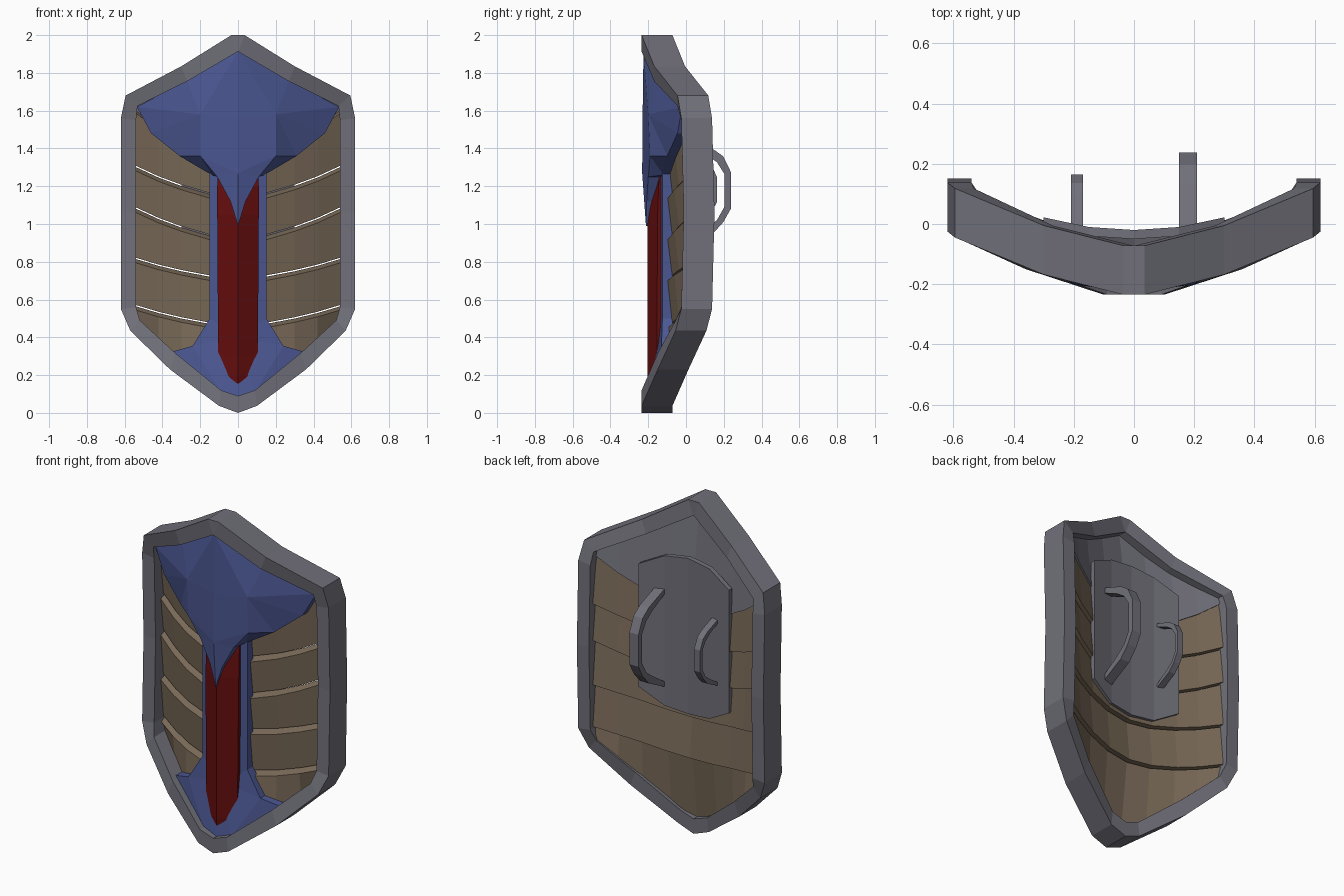
import bpy, bmesh

if "Cube" in bpy.data.objects:
    bpy.data.objects.remove(bpy.data.objects["Cube"])


def material(name, rgb):
    m = bpy.data.materials.new(name)
    m.diffuse_color = (*rgb, 1)
    m.use_nodes = True
    m.node_tree.nodes["Principled BSDF"].inputs["Base Color"].default_value = m.diffuse_color
    return m


GREY = material("steel grey", (0.165, 0.163, 0.195))
BLUE = material("deep blue", (0.070, 0.095, 0.285))
BROWN = material("wood brown", (0.195, 0.145, 0.098))
RED = material("dark red", (0.125, 0.004, 0.004))


def finish(name, bm, mat):
    bmesh.ops.remove_doubles(bm, verts=bm.verts, dist=0.0005)
    bmesh.ops.recalc_face_normals(bm, faces=bm.faces)
    me = bpy.data.meshes.new(name)
    bm.to_mesh(me)
    bm.free()
    me.materials.append(mat)
    ob = bpy.data.objects.new(name, me)
    bpy.context.collection.objects.link(ob)
    return ob


def loft(name, rings, mat, closed=False):
    """Skin a row of equal cross-sections; cap both ends unless closed."""
    bm = bmesh.new()
    vs = [[bm.verts.new(p) for p in r] for r in rings]
    n = len(vs[0])
    for i in range(len(vs) - (0 if closed else 1)):
        a, b = vs[i], vs[(i + 1) % len(vs)]
        for j in range(n):
            k = (j + 1) % n
            bm.faces.new((a[j], a[k], b[k], b[j]))
    if not closed:
        bm.faces.new(vs[0])
        bm.faces.new(vs[-1])
    return finish(name, bm, mat)


def mirrored_sheet(name, pts, faces, depth, mat):
    """Right-half facets mirrored across x = 0 and given depth towards the back."""
    bm = bmesh.new()
    for s in (1, -1):
        vs = [bm.verts.new((s * x, y, z)) for x, y, z in pts]
        for f in faces:
            bm.faces.new([vs[i] for i in f])
    bmesh.ops.remove_doubles(bm, verts=bm.verts, dist=0.0005)
    r = bmesh.ops.extrude_face_region(bm, geom=bm.faces[:], use_keep_orig=True)
    new = [v for v in r["geom"] if isinstance(v, bmesh.types.BMVert)]
    bmesh.ops.translate(bm, verts=new, vec=(0, depth, 0))
    return finish(name, bm, mat)


# Rim: (outer x, outer z, inner x, inner z, front y), right half from top to bottom
RIM = [(0.035, 2.0, 0.002, 1.912, -0.235), (0.30, 1.835, 0.27, 1.755, -0.168),
       (0.595, 1.68, 0.532, 1.625, -0.045), (0.62, 1.56, 0.54, 1.55, -0.025),
       (0.62, 1.06, 0.54, 1.06, -0.012), (0.62, 0.55, 0.54, 0.56, -0.025),
       (0.57, 0.435, 0.52, 0.49, -0.055), (0.36, 0.23, 0.33, 0.315, -0.15),
       (0.10, 0.037, 0.09, 0.12, -0.235)]


def rim_ring(s, ox, oz, ix, iz, y):
    back = y + 0.163
    return [(s * ox, y, oz), (s * ix, y, iz), (s * ix, back, iz), (s * ox, back, oz)]


rings = [rim_ring(1, *p) for p in RIM]
rings.append(rim_ring(1, 0, 0, 0, 0.09, -0.235))
rings += [rim_ring(-1, *p) for p in reversed(RIM)]
loft("rim", rings, GREY, closed=True)

# Curved wall shared by slats and back panel: columns and their back depth
COLS = [0, 0.15, 0.30, 0.42, 0.56]
BACK = [-0.05, -0.035, 0.0, 0.045, 0.11]


def wall_y(i, z):
    return BACK[i] - 0.2 * max(0, 0.42 - z) - 0.2 * max(0, z - 1.55)


def curved_panel(name, top, bottom, thick, tilt, bevel, mat):
    rings = []
    for c in range(-4, 5):
        i = abs(c)
        x = COLS[i] * (1 if c >= 0 else -1)
        t, b = top[i], bottom[i]
        yt, yb = wall_y(i, t) - tilt, wall_y(i, b) + tilt
        rings.append([(x, yb, b), (x, yb - thick, b),
                      (x, yt - thick, t - bevel), (x, yt, t)])
    return loft(name, rings, mat)


# Five wooden slats
edges = [[1.40, 1.41, 1.45, 1.52, 1.62]]
for mid, side in ((1.155, 1.31), (0.935, 1.09), (0.725, 0.82), (0.475, 0.57)):
    edges.append([mid - 0.015 + (side - mid + 0.015) * k for k in (0, 0.1, 0.36, 0.62, 1)])
edges.append([0.07, 0.16, 0.265, 0.375, 0.52])
for n in range(5):
    bottom = [z + (0.007 if n < 4 else 0) for z in edges[n + 1]]
    curved_panel(f"slat_{n + 1}", edges[n], bottom, 0.05, 0.012, 0.02, BROWN)

# Grey backing behind the blue crest
curved_panel("crest_backing", [1.935, 1.85, 1.765, 1.71, 1.64],
             [1.37, 1.385, 1.43, 1.50, 1.605], 0.03, 0.0, 0.0, GREY)

# Blue faceted crest
crest = [(0, -0.225, 1.915), (0.27, -0.14, 1.76), (0.535, -0.02, 1.62),
         (0.46, -0.045, 1.48), (0.31, -0.10, 1.36), (0.20, -0.19, 1.36),
         (0.11, -0.20, 1.25), (0.04, -0.208, 1.12), (0, -0.212, 0.99),
         (0.20, -0.20, 1.58), (0, -0.23, 1.56), (0, -0.232, 1.27),
         (0.14, -0.12, 1.26)]
mirrored_sheet("crest", crest,
               [(0, 1, 9), (1, 2, 9), (2, 3, 9), (3, 4, 9), (4, 5, 9), (0, 9, 10),
                (10, 9, 5, 11), (5, 6, 11), (6, 7, 11), (7, 8, 11),
                (4, 5, 12), (5, 6, 12)], 0.06, BLUE)

# Blue centre strip with flared foot
strip = [(0, -0.15, 1.35), (0.15, -0.125, 1.35), (0.15, -0.125, 0.50),
         (0.24, -0.13, 0.355), (0.345, -0.10, 0.325), (0.09, -0.195, 0.11),
         (0, -0.205, 0.085), (0, -0.155, 0.40)]
mirrored_sheet("centre_strip", strip,
               [(0, 1, 2, 7), (2, 3, 7), (3, 5, 7), (3, 4, 5), (5, 6, 7)], 0.055, BLUE)

# Red ridged blade: z, half width, ridge y, edge y
blade = [(0.155, 0.004, -0.205, -0.20), (0.20, 0.06, -0.205, -0.18),
         (0.30, 0.105, -0.205, -0.155), (1.05, 0.11, -0.205, -0.15),
         (1.20, 0.11, -0.185, -0.145), (1.32, 0.105, -0.15, -0.135)]
loft("red_blade", [[(-w, e, z), (0, r, z), (w, e, z), (w, -0.12, z), (-w, -0.12, z)]
                   for z, w, r, e in blade], RED)

# Grip plate on the back
plate = [(0.30, 0.022, 1.58, 0.84), (0.15, -0.01, 1.655, 0.755), (0, -0.02, 1.675, 0.74)]
cols = [(-x, y, t, b) for x, y, t, b in plate] + plate[1::-1]
loft("grip_plate", [[(x, y, b), (x, y - 0.03, b), (x, y - 0.03, t), (x, y, t)]
                    for x, y, t, b in cols], GREY)


# Bent strap handles
def handle(name, x, half, reach, mid, height, thick):
    path = [(-0.10, 0.50), (0.58, 0.40), (0.83, 0.33), (1, 0.19),
            (1, -0.13), (0.83, -0.25), (0.58, -0.36), (-0.10, -0.50)]
    rings = []
    for y, z in path:
        oy, oz = y * reach, mid + z * height
        iy = oy - (thick if y > 0 else 0)
        iz = oz - thick * (0.9 if abs(z) > 0.3 else 0.3) * (1 if z > 0 else -1)
        rings.append([(x - half, oy, oz), (x + half, oy, oz),
                      (x + half, iy, iz), (x - half, iy, iz)])
    return loft(name, rings, GREY)


handle("large_handle", 0.18, 0.03, 0.238, 1.16, 0.60, 0.034)
handle("small_handle", -0.19, 0.02, 0.165, 1.17, 0.41, 0.022)
